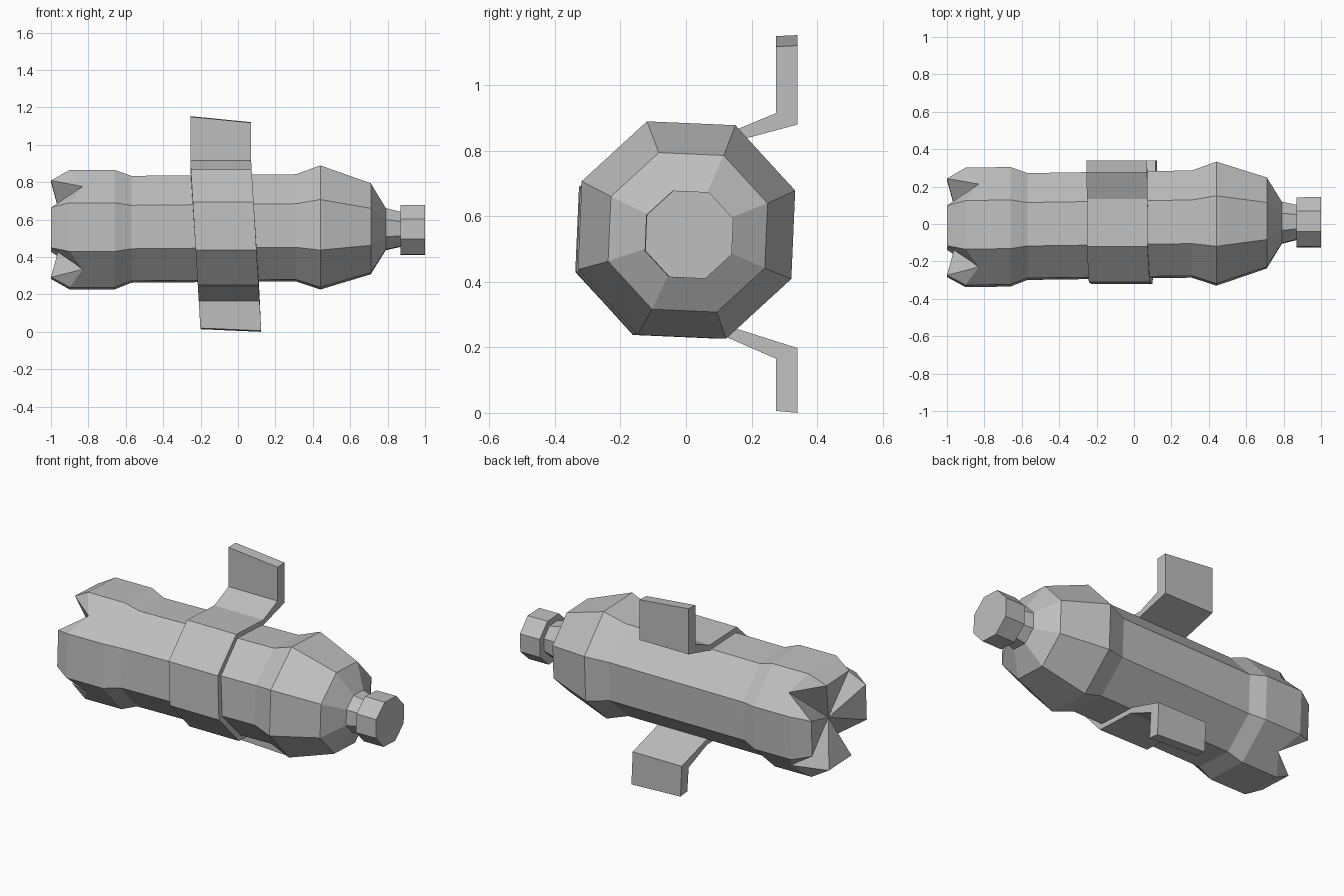
import bpy, bmesh
from math import cos, sin, radians

old = bpy.data.objects.get("Cube")
if old:
    bpy.data.objects.remove(old)

grey = bpy.data.materials.new("plain_grey")
grey.use_nodes = True
COLOUR = (0.52, 0.52, 0.52, 1)
grey.diffuse_color = COLOUR
grey.node_tree.nodes["Principled BSDF"].inputs["Base Color"].default_value = COLOUR

SIDES = 8


def finish(name, bm):
    """Turn a bmesh into a flat shaded object."""
    bmesh.ops.recalc_face_normals(bm, faces=bm.faces)
    mesh = bpy.data.meshes.new(name)
    bm.to_mesh(mesh)
    bm.free()
    mesh.materials.append(grey)
    obj = bpy.data.objects.new(name, mesh)
    bpy.context.collection.objects.link(obj)
    return obj


def on_axis(x, r, cz, angle):
    """Point around the slightly skewed long axis."""
    a = radians(angle)
    return (x, 0.015 * x - 0.005 + r * cos(a), cz + r * sin(a))


def add_rings(bm, profile):
    return [[bm.verts.new(on_axis(x, r, cz, 20 + 45 * i)) for i in range(SIDES)]
            for x, r, cz in profile]


def bridge(bm, a, b, sides=range(SIDES)):
    for i in sides:
        j = (i + 1) % SIDES
        bm.faces.new((a[i], a[j], b[j], b[i]))


# Bottle: octagonal rings from the base (-x) to the neck (+x)
bm = bmesh.new()
rings = add_rings(bm, [
    (-1.0, 0.28, 0.546), (-0.9, 0.34, 0.546), (-0.66, 0.34, 0.546),
    (-0.57, 0.304, 0.548), (0.31, 0.305, 0.556), (0.44, 0.353, 0.558),
    (0.71, 0.259, 0.551), (0.79, 0.12, 0.549), (0.87, 0.1, 0.548)])
for a, b in zip(rings[2:], rings[3:]):
    bridge(bm, a, b)
bm.faces.new(rings[-1])

# Petal base: odd sides are feet, even sides are notched
tip, rim, wall = rings[:3]
centre = bm.verts.new(on_axis(-0.93, 0, 0.546, 0))
feet = range(1, SIDES, 2)
bridge(bm, tip, rim, feet)
bridge(bm, rim, wall, feet)
for i in feet:
    bm.faces.new((tip[i], tip[(i + 1) % SIDES], centre))
for i in range(0, SIDES, 2):
    j = i + 1
    notch = bm.verts.new(on_axis(-0.83, 0.314, 0.546, 42.5 + 45 * i))
    bm.faces.new((wall[i], wall[j], notch))
    for k in (i, j):
        bm.faces.new((wall[k], rim[k], notch))
        bm.faces.new((rim[k], tip[k], notch))
        bm.faces.new((tip[k], centre, notch))
finish("bottle_body", bm)

# Cap
bm = bmesh.new()
back, front = add_rings(bm, [(0.87, 0.143, 0.544), (1.0, 0.143, 0.544)])
bridge(bm, back, front)
bm.faces.new(back)
bm.faces.new(front)
finish("bottle_cap", bm)


# Mounting strap: (y, z) path around the front, with an arm and tab at each end
def arc(r):
    return [(-0.007 + r * cos(radians(a)), 0.553 + r * sin(radians(a)))
            for a in range(65, 291, 45)]


outer = [(0.275, 1.15), (0.275, 0.915)] + arc(0.335) + [(0.275, 0.165), (0.275, 0.02)]
inner = [(0.34, 1.153), (0.34, 0.88)] + arc(0.295) + [(0.34, 0.198), (0.34, 0.014)]
WIDTH = 0.325
bm = bmesh.new()
sections = []
for n, (out, inn) in enumerate(zip(outer, inner)):
    drop = {0: 0.032, len(outer) - 1: 0.014}.get(n, 0)
    start = max(-0.255, -0.2 - 0.06 * out[1])
    sections.append([bm.verts.new((start + w * WIDTH, y, z - w * drop))
                     for (y, z), w in ((out, 0), (out, 1), (inn, 1), (inn, 0))])
for a, b in zip(sections, sections[1:]):
    for i in range(4):
        j = (i + 1) % 4
        bm.faces.new((a[i], a[j], b[j], b[i]))
bm.faces.new(sections[0])
bm.faces.new(sections[-1])
finish("mounting_strap", bm)
